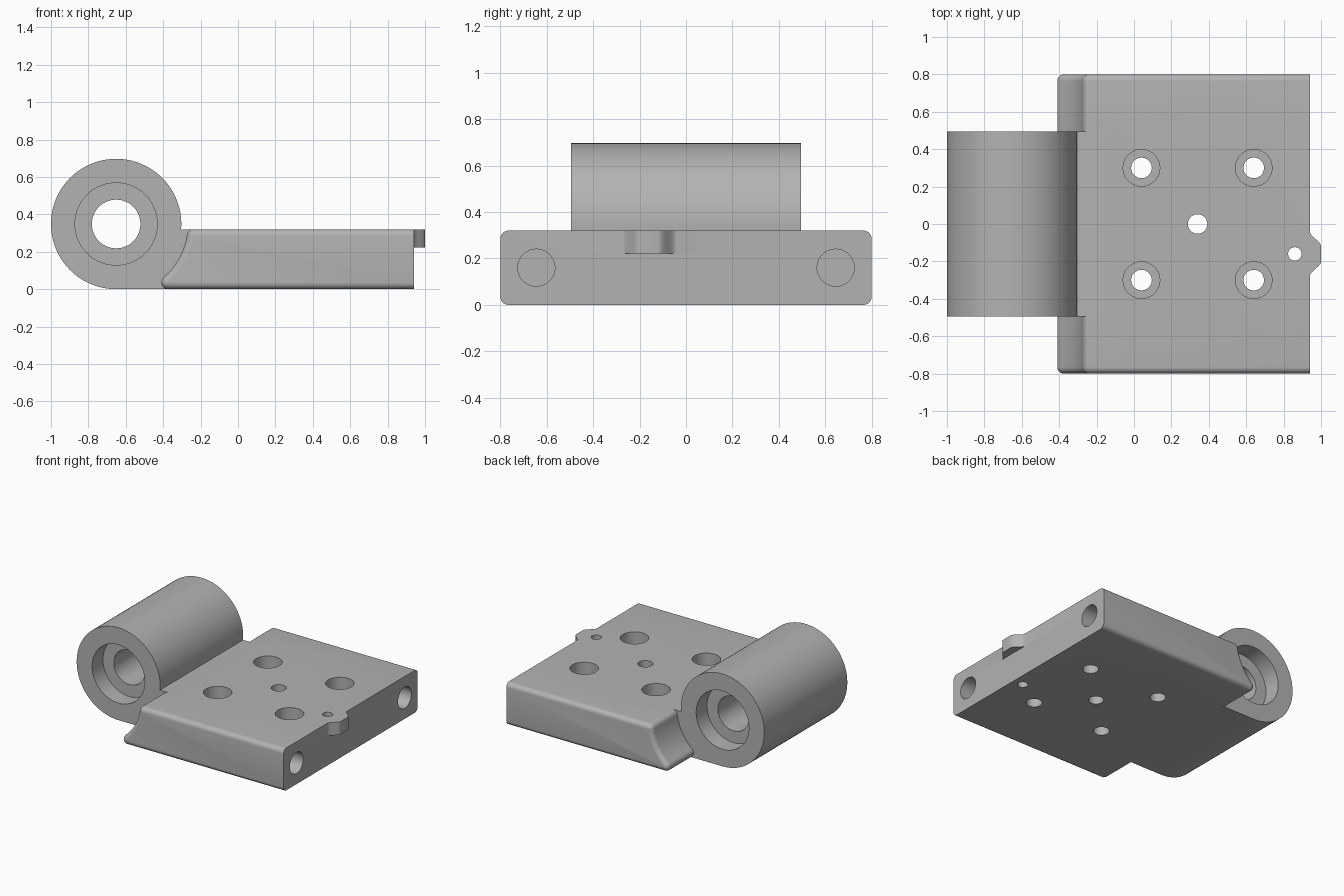
import bpy, bmesh
from math import sin, cos, pi, atan2, sqrt, radians
from mathutils import Matrix

cube = bpy.data.objects.get("Cube")
if cube:
    bpy.data.objects.remove(cube, do_unlink=True)

grey = bpy.data.materials.new("machined grey")
grey.use_nodes = True
grey.diffuse_color = (0.45, 0.45, 0.45, 1)
grey.node_tree.nodes["Principled BSDF"].inputs["Base Color"].default_value = grey.diffuse_color

BARREL_R = 0.3485
CX, CZ = -1 + BARREL_R, BARREL_R      # barrel axis
TOP, END, HALF = 0.32, 0.94, 0.80     # plate height, straight end, half width
FILLET = 0.035


def arc(cx, cy, r, a0, a1, n):
    return [(cx + r * cos(a0 + (a1 - a0) * i / n),
             cy + r * sin(a0 + (a1 - a0) * i / n)) for i in range(n + 1)]


def loft(name, rings):
    """Solid through a row of closed rings with equal point counts."""
    bm = bmesh.new()
    loops = [[bm.verts.new(p) for p in ring] for ring in rings]
    n = len(loops[0])
    for a, b in zip(loops, loops[1:]):
        for i in range(n):
            j = (i + 1) % n
            bm.faces.new((a[i], a[j], b[j], b[i]))
    bm.faces.new(loops[0][::-1])
    bm.faces.new(loops[-1])
    bmesh.ops.recalc_face_normals(bm, faces=bm.faces)
    return finish(name, bm)


def finish(name, bm):
    mesh = bpy.data.meshes.new(name)
    bm.to_mesh(mesh)
    bm.free()
    mesh.materials.append(grey)
    ob = bpy.data.objects.new(name, mesh)
    bpy.context.collection.objects.link(ob)
    return ob


def cylinder(name, centre, r, depth, axis="Z"):
    bm = bmesh.new()
    turn = {"Z": Matrix(), "X": Matrix.Rotation(pi / 2, 4, "Y"),
            "Y": Matrix.Rotation(pi / 2, 4, "X")}[axis]
    bmesh.ops.create_cone(bm, cap_ends=True, segments=64, radius1=r, radius2=r,
                          depth=depth, matrix=Matrix.Translation(centre) @ turn)
    return finish(name, bm)


def combine(target, other, operation):
    mod = target.modifiers.new(operation, "BOOLEAN")
    mod.operation, mod.solver, mod.object = operation, "EXACT", other
    bpy.context.view_layer.objects.active = target
    bpy.ops.object.modifier_apply(modifier=mod.name)
    bpy.data.objects.remove(other, do_unlink=True)


# Plate: side profile with a hollow end around the barrel, filleted at both flanks
def plate_profile(inset):
    r = FILLET - inset
    hollow = 0.383 + FILLET
    top_z, low_z = TOP - FILLET, FILLET
    top_x = CX + sqrt(hollow ** 2 - (CZ - top_z) ** 2)
    low_x = CX + sqrt(hollow ** 2 - (CZ - low_z) ** 2)
    a_top = atan2(top_z - CZ, top_x - CX)
    a_low = atan2(low_z - CZ, low_x - CX)
    pts = [(END, inset), (END, TOP - inset)]
    pts += arc(top_x, top_z, r, pi / 2, a_top + pi, 6)
    pts += arc(CX, CZ, hollow - r, a_top, a_low, 14)[1:-1]
    pts += arc(low_x, low_z, r, a_low + pi, 1.5 * pi, 8)
    return pts


rings = []
for i in range(8):
    t = radians(88) * i / 7
    y = HALF - FILLET + FILLET * sin(t) / sin(radians(88))
    rings.append([(x, y, z) for x, z in plate_profile(FILLET * (1 - cos(t)))])
mirrored = [[(x, -y, z) for x, y, z in ring] for ring in reversed(rings)]
plate = loft("hinge_plate", mirrored + rings)

# Barrel with the web that runs into the plate
web_angle = atan2(TOP - CZ, sqrt(BARREL_R ** 2 - (TOP - CZ) ** 2))
outline = [(-0.12, 0), (-0.12, TOP)] + arc(CX, CZ, BARREL_R, web_angle, 1.5 * pi, 72)
barrel = loft("barrel", [[(x, y, z) for x, z in outline] for y in (-0.495, 0.495)])
combine(plate, barrel, "UNION")

# Locating tab with flared sides on the straight end
TAB_Y = -0.16
side = []
for i in range(13):
    u = i / 12
    side.append((END + 0.06 * u * u * (3 - 2 * u), 0.12 - 0.08 * u))
half = [(END - 0.04, 0.12)] + side
outline = [(x, TAB_Y - w) for x, w in half] + [(x, TAB_Y + w) for x, w in reversed(half)]
tab = loft("tab", [[(x, y, z) for x, y in outline] for z in (0.222, TOP)])
combine(plate, tab, "UNION")

# Barrel bore and a counterbore at each end
cutters = [cylinder("bore", (CX, 0, CZ), 0.13, 2, "Y")]
for s in (-1, 1):
    cutters.append(cylinder("bore_seat", (CX, s * 0.465, CZ), 0.22, 0.2, "Y"))
    # Blind holes in the straight end
    cutters.append(cylinder("end_hole", (END, s * 0.645, 0.16), 0.08, 0.6, "X"))
    # Counterbored screw holes
    for x in (0.04, 0.64):
        cutters.append(cylinder("screw_hole", (x, s * 0.3, 0.16), 0.055, 1))
        cutters.append(cylinder("screw_seat", (x, s * 0.3, TOP), 0.098, 0.4))
# Centre hole and small pin hole
cutters.append(cylinder("centre_hole", (0.34, 0, 0.16), 0.052, 1))
cutters.append(cylinder("pin_hole", (0.86, TAB_Y, 0.16), 0.036, 1))
for c in cutters:
    combine(plate, c, "DIFFERENCE")

bpy.ops.object.select_all(action="DESELECT")
plate.select_set(True)
bpy.context.view_layer.objects.active = plate
bpy.ops.object.shade_smooth_by_angle(angle=radians(30))
